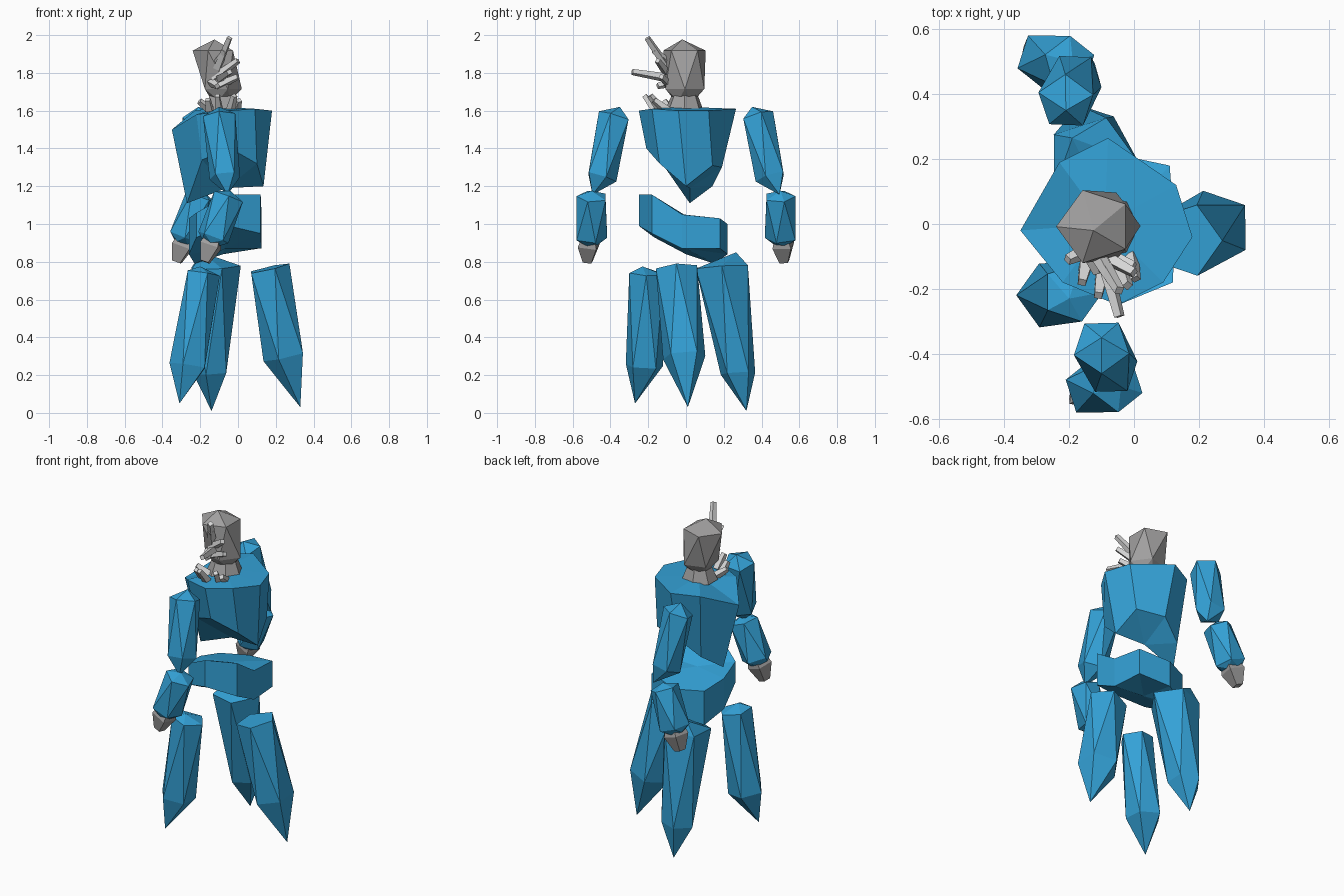
import bpy, bmesh, math
from mathutils import Vector

if "Cube" in bpy.data.objects:
    bpy.data.objects.remove(bpy.data.objects["Cube"])


def material(name, rgb):
    m = bpy.data.materials.new(name)
    m.diffuse_color = (*rgb, 1)
    m.use_nodes = True
    m.node_tree.nodes["Principled BSDF"].inputs["Base Color"].default_value = m.diffuse_color
    return m


BLUE = material("blue_crystal", (0.034, 0.36, 0.68))
GREY = material("stone_grey", (0.35, 0.345, 0.345))
PALE = material("pale_spike", (0.68, 0.68, 0.68))


def finish(bm, name, mat):
    bmesh.ops.recalc_face_normals(bm, faces=bm.faces)
    me = bpy.data.meshes.new(name)
    bm.to_mesh(me)
    bm.free()
    me.materials.append(mat)
    ob = bpy.data.objects.new(name, me)
    bpy.context.collection.objects.link(ob)
    return ob


def skin(bm, rings, twist=False):
    """Join consecutive rings (a ring of one vertex is a point) and cap the ends."""
    for a, b in zip(rings, rings[1:]):
        n = max(len(a), len(b))
        for i in range(n):
            j = (i + 1) % n
            if len(a) == 1:
                bm.faces.new((a[0], b[i], b[j]))
            elif len(b) == 1:
                bm.faces.new((a[i], a[j], b[0]))
            elif twist:
                bm.faces.new((a[i], a[j], b[i]))
                bm.faces.new((a[j], b[j], b[i]))
            else:
                bm.faces.new((a[i], a[j], b[j], b[i]))
    for r in (rings[0], rings[-1]):
        if len(r) > 1:
            bm.faces.new(r)


def shard(name, mat, sections, n=5, turn=0.0, tilt=True, twist=True):
    """Crystal lofted along sections (x, y, z, radius); radius 0 makes a point.
    With twist, each ring turns half a step so the sides become long triangles."""
    bm = bmesh.new()
    down = Vector((0, 0, -1))
    axis = Vector(sections[-1][:3]) - Vector(sections[0][:3])
    q = down.rotation_difference(axis if tilt else down)
    rings, step = [], 0
    for x, y, z, r in sections:
        c = Vector((x, y, z))
        if r == 0:
            rings.append([bm.verts.new(c)])
            continue
        angs = [turn + math.pi * (2 * i + step) / n for i in range(n)]
        rings.append([bm.verts.new(c + q @ Vector((r * math.cos(a), r * math.sin(a), 0)))
                      for a in angs])
        step += twist
    skin(bm, rings, twist)
    return finish(bm, name, mat)


def slab(name, top, bottom, top_mid, bottom_mid):
    """Chunky body block between two uneven rings, with centre points on the caps."""
    bm = bmesh.new()
    rings = [[bm.verts.new(p) for p in ring]
             for ring in ([top_mid], top, bottom, [bottom_mid])]
    skin(bm, rings)
    return finish(bm, name, BLUE)


# torso: wide flat shoulders, underside hanging lowest at the -x end
slab("torso",
     [(-.35, -.02, 1.5), (-.23, .19, 1.6), (-.08, .265, 1.61), (.13, .12, 1.6),
      (.18, -.04, 1.6), (.09, -.18, 1.61), (-.05, -.25, 1.6), (-.22, -.18, 1.58)],
     [(-.27, .02, 1.11), (-.2, .14, 1.2), (-.07, .19, 1.3), (.1, .14, 1.31),
      (.135, 0, 1.2), (.1, -.14, 1.32), (-.04, -.21, 1.4), (-.19, -.14, 1.34)],
     (-.09, 0, 1.62), (-.06, .02, 1.19))

# hips: zigzag band, high at the front and low at the back
hips = [(.12, -.18, 1.155, .95), (-.05, -.25, 1.155, .99), (-.22, -.17, 1.06, .93),
        (-.26, 0, 1.03, .84), (-.23, .15, 1.0, .79), (-.08, .22, 1.0, .84),
        (.11, .18, 1.03, .87), (.125, -.02, 1.05, .87)]
slab("hips", [(x, y, t) for x, y, t, b in hips], [(x, y, b) for x, y, t, b in hips],
     (-.07, -.01, 1.05), (-.07, 0, .87))

# three pointed legs
legs = {
    "front_leg": [(-.2, -.23, .775, 0), (-.19, -.21, .74, .095), (-.26, -.22, .25, .104), (-.31, -.27, .05, 0)],
    "back_leg": [(-.19, .265, .85, 0), (-.13, .19, .77, .145), (-.14, .275, .21, .096), (-.14, .32, .01, 0)],
    "side_leg": [(.16, -.05, .765, .115), (.25, -.01, .3, .118), (.33, .01, .03, 0)],
}
for name, s in legs.items():
    shard(name, BLUE, s)

# arms: upper arm, forearm and hand on each side; s is side, dx the swing
for side, s, dx in (("front", -1, 0.0), ("back", 1, -0.11)):
    shard(side + "_upper_arm", BLUE,
          [(-.1 + dx, s * .35, 1.62, 0), (-.1 + dx, s * .375, 1.57, .09),
           (-.07 + dx, s * .45, 1.25, .085), (-.055 + dx * .6, s * .495, 1.155, 0)], turn=s * .3)
    d = dx * 1.35
    shard(side + "_forearm", BLUE,
          [(-.04 + d, s * .5, 1.175, 0), (-.05 + d, s * .495, 1.145, .085),
           (-.13 + d, s * .507, .93, .09), (-.145 + d, s * .51, .9, .05)], turn=s * .3)
    shard(side + "_hand", GREY,
          [(-.13 + d, s * .51, .925, .055), (-.145 + d, s * .515, .885, .07),
           (-.175 + d, s * .52, .8, .032)], n=4, turn=.6, twist=False)

# neck and head
shard("neck", GREY, [(-.085, -.005, 1.72, .055), (-.085, -.01, 1.6, .105)],
      n=7, tilt=False, twist=False)
shard("head", GREY,
      [(-.125, -.02, 1.977, 0), (-.122, -.008, 1.918, .118), (-.088, -.006, 1.715, .108),
       (-.085, -.008, 1.655, .055)], turn=math.pi, tilt=False)

# face spikes and collar spikes (base, tip)
face = [((-.12, -.08, 1.80), (-.045, -.205, 1.985)), ((-.13, -.08, 1.77), (.0, -.15, 1.865)),
        ((-.10, -.08, 1.77), (-.045, -.285, 1.805)), ((-.11, -.08, 1.73), (.0, -.13, 1.78)),
        ((-.12, -.08, 1.84), (-.07, -.17, 1.92)), ((-.14, -.08, 1.75), (-.11, -.15, 1.73))]
collar = [((-.14, -.08, 1.60), (-.205, -.11, 1.65)), ((-.15, -.13, 1.60), (-.16, -.18, 1.66)),
          ((-.10, -.16, 1.60), (-.11, -.22, 1.68)), ((-.04, -.13, 1.60), (-.02, -.19, 1.68)),
          ((-.01, -.1, 1.60), (.005, -.17, 1.655))]
for label, group in (("face_spike", face), ("collar_spike", collar)):
    for i, (a, b) in enumerate(group):
        shard(f"{label}_{i + 1}", PALE, [(*a, .026), (*b, .017)], n=4, turn=.6, twist=False)
